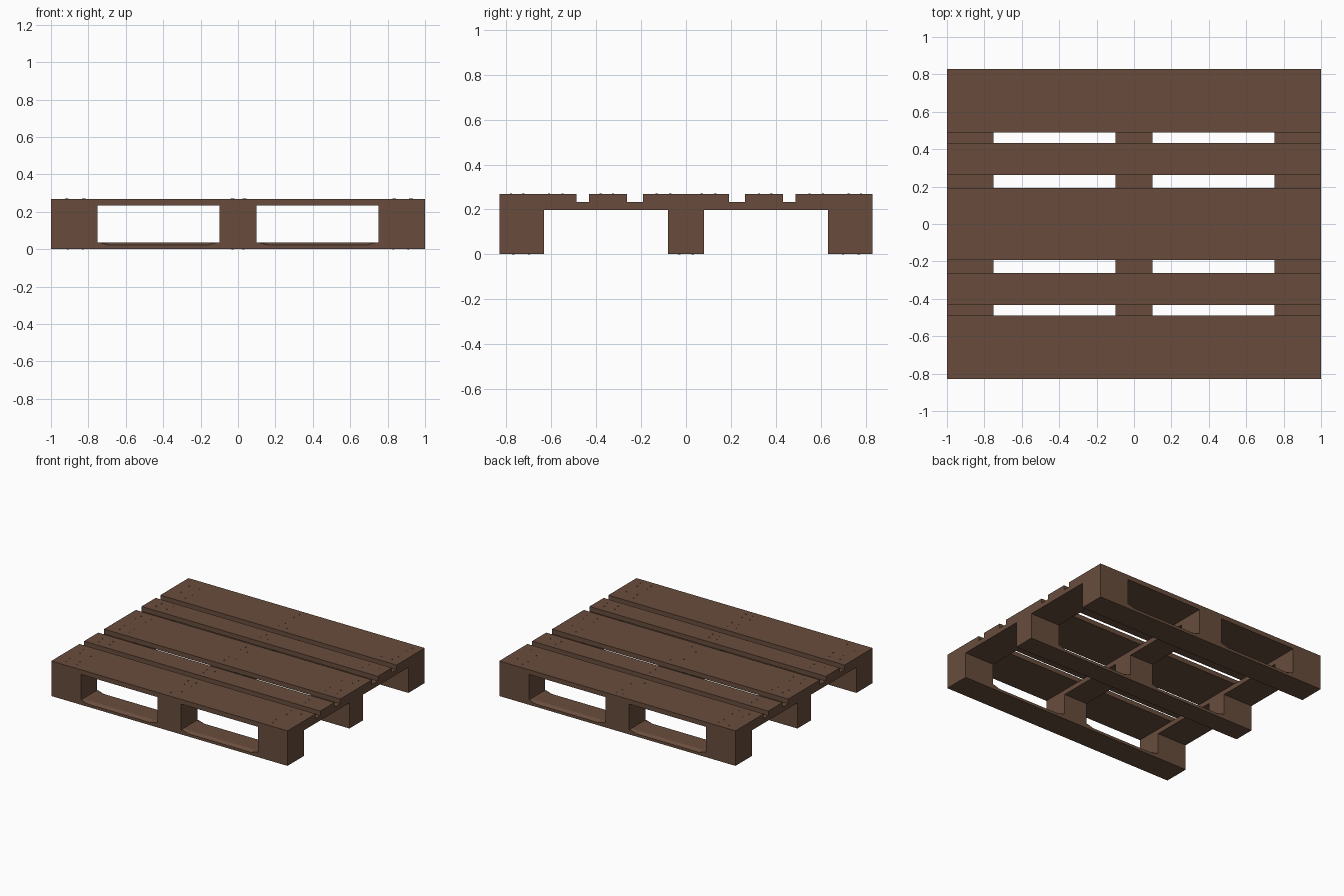
import bpy, bmesh

if "Cube" in bpy.data.objects:
    bpy.data.objects.remove(bpy.data.objects["Cube"])

wood = bpy.data.materials.new("brown wood")
wood.diffuse_color = (0.138, 0.073, 0.046, 1)
wood.use_nodes = True
wood.node_tree.nodes["Principled BSDF"].inputs["Base Color"].default_value = wood.diffuse_color

L, W = 1.0, 0.83                              # half length, half width
Z0, Z1, Z2, Z3, Z4 = 0.001, 0.037, 0.197, 0.233, 0.269   # layer heights
COLS = [(-1.0, -0.75), (-0.1, 0.1), (0.75, 1.0)]
ROWS = [(-W, -0.632), (-0.081, 0.081), (0.632, W)]
COL_NAMES = ["left", "centre", "right"]
ROW_NAMES = ["front", "middle", "back"]


def finish(bm, name):
    bmesh.ops.recalc_face_normals(bm, faces=bm.faces)
    mesh = bpy.data.meshes.new(name)
    bm.to_mesh(mesh)
    bm.free()
    mesh.materials.append(wood)
    ob = bpy.data.objects.new(name, mesh)
    bpy.context.collection.objects.link(ob)
    return ob


def box(name, xs, ys, zs):
    bm = bmesh.new()
    bmesh.ops.create_cube(bm, size=1)
    for v in bm.verts:
        v.co = [r[0] if c < 0 else r[1] for c, r in zip(v.co, (xs, ys, zs))]
    return finish(bm, name)


def runner(name, ys):
    """Bottom board with chamfered upper edges between the blocks."""
    bm = bmesh.new()
    c, d = 0.025, 0.015
    stations = [(-L, 0), (-0.74, 0), (-0.69, d), (-0.16, d), (-0.11, 0),
                (0.11, 0), (0.16, d), (0.69, d), (0.74, 0), (L, 0)]
    rings = []
    for x, drop in stations:
        a, b = ys
        section = [(a, Z0), (b, Z0), (b, Z1 - drop), (b - c, Z1), (a + c, Z1), (a, Z1 - drop)]
        rings.append([bm.verts.new((x, y, z)) for y, z in section])
    for r, s in zip(rings, rings[1:]):
        for i in range(6):
            j = (i + 1) % 6
            bm.faces.new((r[i], r[j], s[j], s[i]))
    bm.faces.new(rings[0])
    bm.faces.new(rings[-1])
    return finish(bm, name)


def nails(name, points, z):
    """Small flat nail heads."""
    bm = bmesh.new()
    for x, y in points:
        res = bmesh.ops.create_cone(bm, cap_ends=True, segments=8,
                                    radius1=0.005, radius2=0.005, depth=0.004)
        bmesh.ops.translate(bm, verts=res["verts"], vec=(x, y, z))
    return finish(bm, name)


# Top deck boards
deck = [(-W, -0.489), (-0.433, -0.262), (-0.192, 0.192), (0.262, 0.433), (0.489, W)]
for i, ys in enumerate(deck):
    box(f"deck_board_{i + 1}", (-L, L), ys, (Z3, Z4))

# Cross boards under the deck
for name, xs in zip(COL_NAMES, COLS):
    box(f"cross_board_{name}", xs, (-W, W), (Z2, Z3))

# Runners and spacer blocks
for rname, ys in zip(ROW_NAMES, ROWS):
    runner(f"runner_{rname}", ys)
    for cname, xs in zip(COL_NAMES, COLS):
        box(f"block_{rname}_{cname}", xs, ys, (Z1, Z2))

# Nail heads, alternately shifted from row to row
top_points = []
for i, y in enumerate((0.78, 0.725, 0.61, 0.55, 0.38, 0.325, 0.13, 0.07)):
    shift = 0.01 if i % 2 == 0 else 0
    for x in (-0.92, -0.83, -0.035, 0.03, 0.83, 0.92):
        top_points += [(x + shift, y), (x + shift, -y)]
nails("deck_nails", top_points, Z4)

bottom_points = [(x, y) for x in (-0.91, -0.83, -0.03, 0.03, 0.83, 0.91)
                 for y in (-0.77, -0.70, -0.03, 0.03, 0.70, 0.77)]
nails("runner_nails", bottom_points, Z0 + 0.001)
